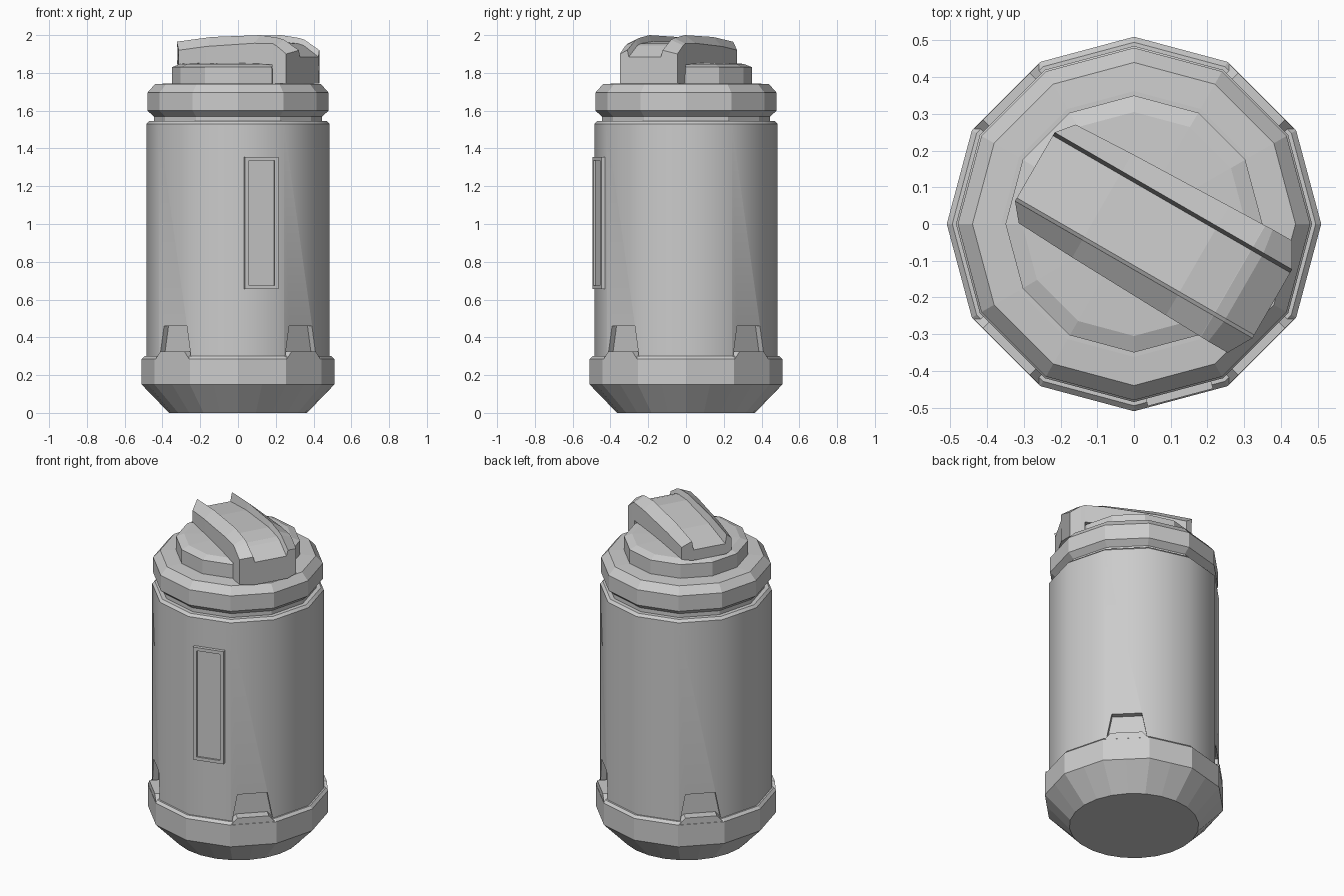
import bpy, bmesh
from math import sin, cos, pi, radians
from mathutils import Matrix, Vector

if "Cube" in bpy.data.objects:
    bpy.data.objects.remove(bpy.data.objects["Cube"])

SIDES = 12
C15 = cos(pi / SIDES)          # apothem / radius of the twelve-sided outline


def finish(name, bm):
    bmesh.ops.recalc_face_normals(bm, faces=bm.faces)
    me = bpy.data.meshes.new(name)
    bm.to_mesh(me)
    bm.free()
    ob = bpy.data.objects.new(name, me)
    bpy.context.collection.objects.link(ob)
    return ob


def loft(name, rings):
    """Skin a list of equal-length closed loops and cap both ends."""
    bm = bmesh.new()
    loops = [[bm.verts.new(p) for p in ring] for ring in rings]
    n = len(loops[0])
    for a, b in zip(loops, loops[1:]):
        for i in range(n):
            j = (i + 1) % n
            bm.faces.new((a[i], a[j], b[j], b[i]))
    bm.faces.new(loops[0])
    bm.faces.new(loops[-1])
    return finish(name, bm)


def ring(r, z, n=SIDES):
    return [(r * cos(2 * pi * i / n), r * sin(2 * pi * i / n), z) for i in range(n)]


def turned(name, profile):
    return loft(name, [ring(r, z) for r, z in profile])


def face_prism(name, outline, inner, outer, angle):
    """Prism from a (sideways, z) outline, between two distances from the axis."""
    rot = Matrix.Rotation(radians(angle), 3, 'Z')
    return loft(name, [[rot @ Vector((d, s, z)) for s, z in outline] for d in (inner, outer)])


def rect(w, z0, z1):
    return [(-w, z0), (w, z0), (w, z1), (-w, z1)]


def trapezoid(w0, w1, z0, z1):
    return [(-w0, z0), (w0, z0), (w1, z1), (-w1, z1)]


def cut(target, cutter):
    mod = target.modifiers.new("cut", 'BOOLEAN')
    mod.operation = 'DIFFERENCE'
    mod.solver = 'EXACT'
    mod.object = cutter
    bpy.context.view_layer.objects.active = target
    bpy.ops.object.modifier_apply(modifier=mod.name)
    bpy.data.objects.remove(cutter, do_unlink=True)


# Foot: round underside blending up into the twelve-sided base ring
def base_ring(r, z):
    return [(x * (C15 if i % 2 else 1), y * (C15 if i % 2 else 1), z)
            for i, (x, y, _) in enumerate(ring(r, z, 24))]


loft("base", [ring(0.365, 0, 24), base_ring(0.51, 0.15),
              base_ring(0.51, 0.285), base_ring(0.495, 0.30)])

# Main canister with four tapered notches above the base
body = turned("body", [(0.485, 0.27), (0.485, 1.53), (0.47, 1.545), (0.43, 1.545)])
for a in (45, 135, 225, 315):
    cut(body, face_prism("notch_cutter", trapezoid(0.125, 0.085, 0.25, 0.46), 0.435, 0.6, a))
    face_prism("base_tab", trapezoid(0.13, 0.09, 0.28, 0.325), 0.42, 0.51 * C15 - 0.001, a)
bpy.ops.object.select_all(action='DESELECT')
body.select_set(True)
bpy.context.view_layer.objects.active = body
bpy.ops.object.shade_smooth_by_angle(angle=radians(35))

# Framed label plate on the front
plate = face_prism("front_panel", rect(0.092, 0.655, 1.355), 0.46, 0.489, -75)
cut(plate, face_prism("panel_cutter", rect(0.07, 0.675, 1.335), 0.478, 0.55, -75))

# Neck, collar and lid
turned("neck", [(0.445, 1.52), (0.445, 1.58)])
turned("collar", [(0.44, 1.565), (0.48, 1.60), (0.48, 1.695), (0.44, 1.74), (0.362, 1.745)])
turned("lid", [(0.35, 1.72), (0.35, 1.83), (0.305, 1.848), (0.01, 1.86)])

# Handle: two sloped rails with a sunken web, bending down into a leg
# station: rail inner u, rail outer u, half width, rail top, rail shoulder, web, underside
stations = [
    (-0.312, -0.273, 0.155, 1.965, 1.92, 1.91, 1.845),
    (-0.10, -0.10, 0.163, 1.99, 1.94, 1.945, 1.845),
    (0.20, 0.20, 0.172, 2.00, 1.957, 1.965, 1.845),
    (0.31, 0.31, 0.175, 1.985, 1.955, 1.955, 1.845),
    (0.312, 0.312, 0.175, 1.985, 1.955, 1.955, 1.745),
    (0.345, 0.335, 0.176, 1.975, 1.945, 1.945, 1.745),
    (0.435, 0.396, 0.176, 1.92, 1.90, 1.885, 1.745),
]
turn = Matrix.Rotation(radians(-30), 3, 'Z')
sections = []
for ui, uo, w, top, shoulder, web, low in stations:
    half = [(ui, 0.105, low), (uo, w, low), (uo, w, shoulder), (ui, 0.108, top), (ui, 0.098, web)]
    loop = half + [(u, -v, z) for u, v, z in reversed(half)]
    sections.append([turn @ Vector(p) for p in loop])
loft("handle", sections)
